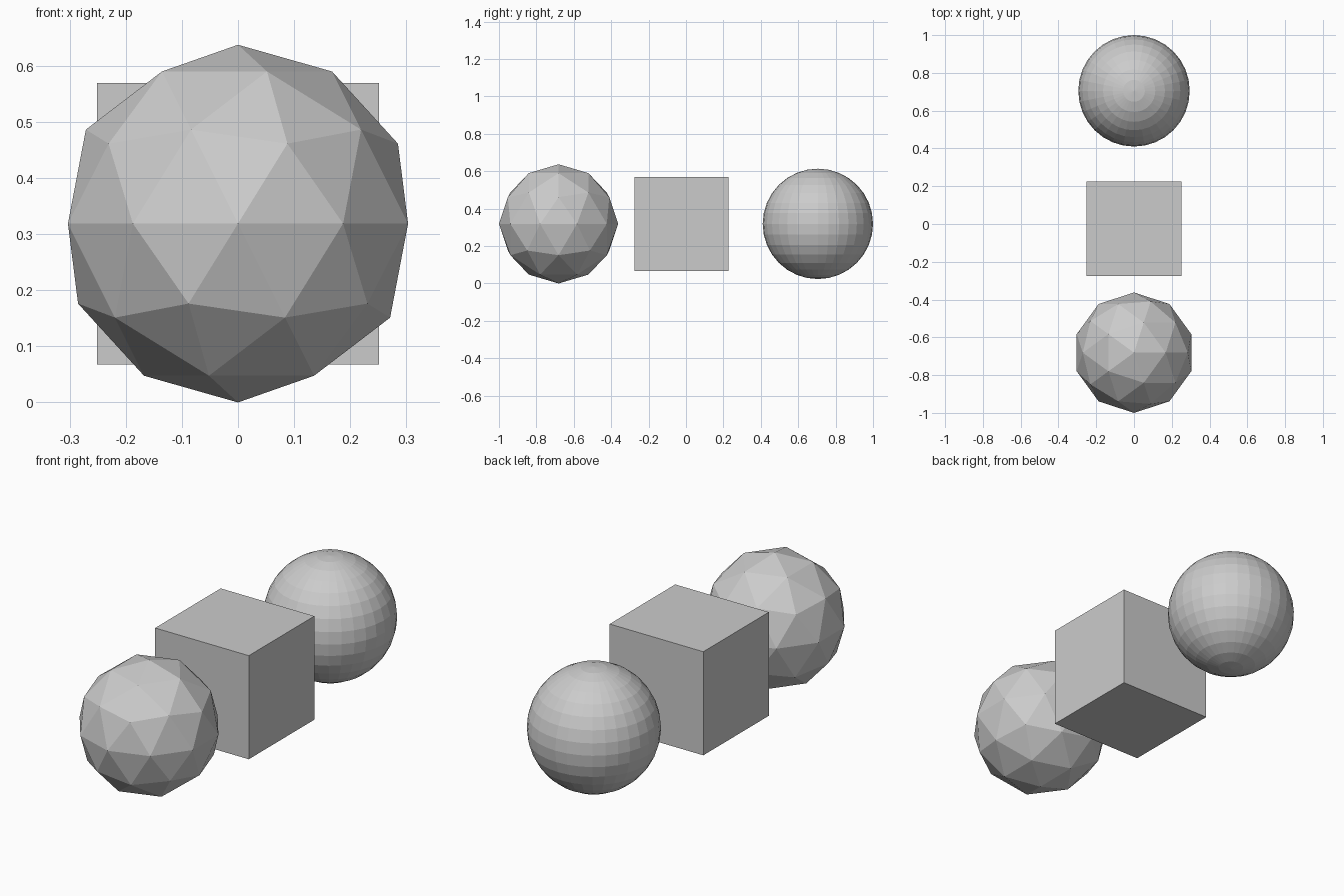
import bpy

if "Cube" in bpy.data.objects:
    bpy.data.objects.remove(bpy.data.objects["Cube"])

MID_Z = 0.3187  # all three solids share one centre height

# Faceted ball at the front
bpy.ops.mesh.primitive_ico_sphere_add(subdivisions=2, radius=0.3187,
                                      location=(0, -0.6813, MID_Z))
bpy.context.object.name = "faceted_ball"

# Cube in the middle
bpy.ops.mesh.primitive_cube_add(size=0.502, location=(0, -0.025, MID_Z))
bpy.context.object.name = "cube"

# Round ball at the back, flat shaded
bpy.ops.mesh.primitive_uv_sphere_add(segments=32, ring_count=16, radius=0.295,
                                     location=(0, 0.705, MID_Z))
bpy.context.object.name = "round_ball"
